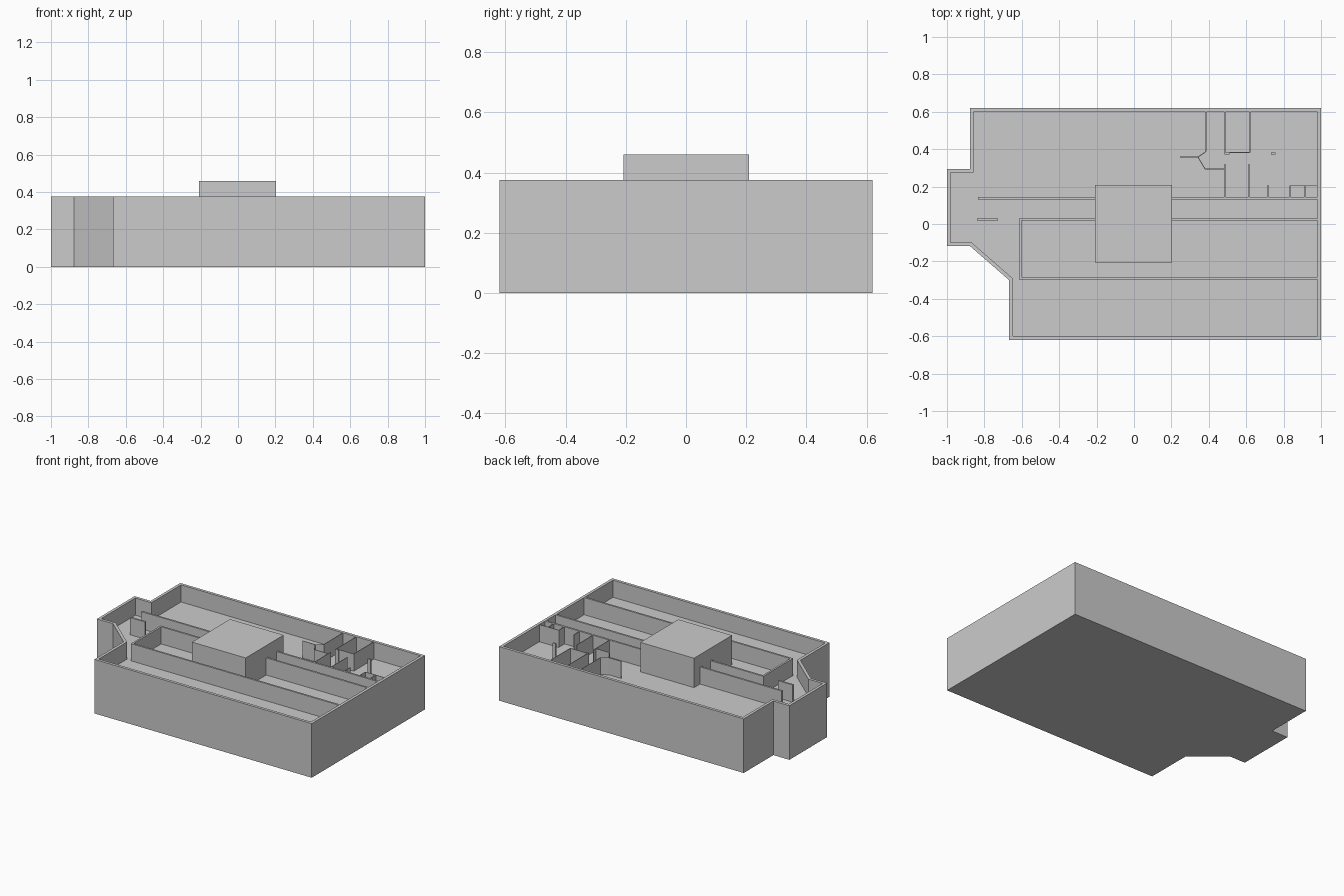
import bpy, bmesh
from mathutils import Vector

if "Cube" in bpy.data.objects:
    bpy.data.objects.remove(bpy.data.objects["Cube"])

STOREY = 0.125   # three equal storeys, 0.375 in total
SLAB = 0.006
OUTER_T = 0.02   # outer wall thickness
INNER_T = 0.013  # corridor wall thickness
THIN_T = 0.004   # light partition thickness

# Footprint, counter-clockwise
OUTLINE = [(-0.668, -0.62), (1, -0.62), (1, 0.62), (-0.877, 0.62), (-0.877, 0.295),
           (-1, 0.295), (-1, -0.118), (-0.877, -0.118), (-0.668, -0.30)]

# Corridor walls as centre lines
CORRIDOR = [((-0.834, 0.137), (0.982, 0.137)),
            ((-0.84, 0.024), (-0.727, 0.024)),
            ((-0.615, 0.024), (0.982, 0.024)),
            ((-0.615, -0.29), (0.982, -0.29)),
            ((-0.608, -0.29), (-0.608, 0.024))]

# Light partitions as centre-line paths
PARTITIONS = [[(0.385, 0.605), (0.385, 0.387), (0.342, 0.358), (0.246, 0.358)],
              [(0.342, 0.358), (0.38, 0.294), (0.487, 0.294)],
              [(0.487, 0.605), (0.487, 0.382)],
              [(0.51, 0.382), (0.62, 0.382), (0.62, 0.605)],
              [(0.487, 0.32), (0.487, 0.14)],
              [(0.615, 0.32), (0.615, 0.14)],
              [(0.717, 0.208), (0.717, 0.14)],
              [(0.834, 0.14), (0.834, 0.205), (0.982, 0.205)],
              [(0.914, 0.205), (0.914, 0.14)]]

# Short posts beside the door openings
POSTS = [((0.485, 0.377), (0.51, 0.377)), ((0.732, 0.377), (0.756, 0.377))]


def inset(points, t):
    """Mitred inward offset of a counter-clockwise outline."""
    pts = [Vector(p) for p in points]
    result = []
    for i, p in enumerate(pts):
        a = (p - pts[i - 1]).normalized()
        b = (pts[(i + 1) % len(pts)] - p).normalized()
        na, nb = Vector((-a.y, a.x)), Vector((-b.y, b.x))
        result.append(p + (na + nb) * t / (1 + na.dot(nb)))
    return result


def extrude_polygon(bm, points, z0, z1):
    low = [bm.verts.new((p[0], p[1], z0)) for p in points]
    high = [bm.verts.new((p[0], p[1], z1)) for p in points]
    bm.faces.new(low[::-1])
    bm.faces.new(high)
    for i in range(len(points)):
        j = (i + 1) % len(points)
        bm.faces.new((low[i], low[j], high[j], high[i]))


def extrude_ring(bm, outer, inner, z0, z1):
    loops = [[bm.verts.new((p[0], p[1], z)) for p in ring]
             for ring, z in ((outer, z0), (outer, z1), (inner, z1), (inner, z0))]
    for k in range(4):
        a, b = loops[k], loops[(k + 1) % 4]
        for i in range(len(a)):
            j = (i + 1) % len(a)
            bm.faces.new((a[i], a[j], b[j], b[i]))


def wall(bm, start, end, t, z0, z1):
    a, b = Vector(start), Vector(end)
    d = (b - a).normalized() * t / 2
    n = Vector((-d.y, d.x))
    extrude_polygon(bm, (a - n, b - n, b + n, a + n), z0, z1)


def finish(bm, name):
    bmesh.ops.recalc_face_normals(bm, faces=bm.faces)
    mesh = bpy.data.meshes.new(name)
    bm.to_mesh(mesh)
    bm.free()
    obj = bpy.data.objects.new(name, mesh)
    bpy.context.collection.objects.link(obj)
    return obj


inner_outline = inset(OUTLINE, OUTER_T)

for level, label in enumerate(("ground", "middle", "top")):
    z0, z1 = level * STOREY, (level + 1) * STOREY
    floor_z = z0 + SLAB

    # Outer walls
    bm = bmesh.new()
    extrude_ring(bm, OUTLINE, inner_outline, z0, z1)
    finish(bm, f"{label}_outer_walls")

    # Floor slab
    bm = bmesh.new()
    extrude_polygon(bm, inner_outline, z0, floor_z)
    finish(bm, f"{label}_floor")

    # Corridor walls
    bm = bmesh.new()
    for a, b in CORRIDOR:
        wall(bm, a, b, INNER_T, floor_z, z1)
    finish(bm, f"{label}_corridor_walls")

    # Room partitions and door posts
    bm = bmesh.new()
    for path in PARTITIONS:
        for a, b in zip(path, path[1:]):
            wall(bm, a, b, THIN_T, floor_z, z1)
    for a, b in POSTS:
        wall(bm, a, b, 0.01, floor_z, z1)
    finish(bm, f"{label}_partitions")

# Central block rising above the walls
bm = bmesh.new()
extrude_polygon(bm, [(-0.208, -0.207), (0.204, -0.207), (0.204, 0.209), (-0.208, 0.209)],
                2 * STOREY + SLAB, 0.46)
finish(bm, "central_block")
